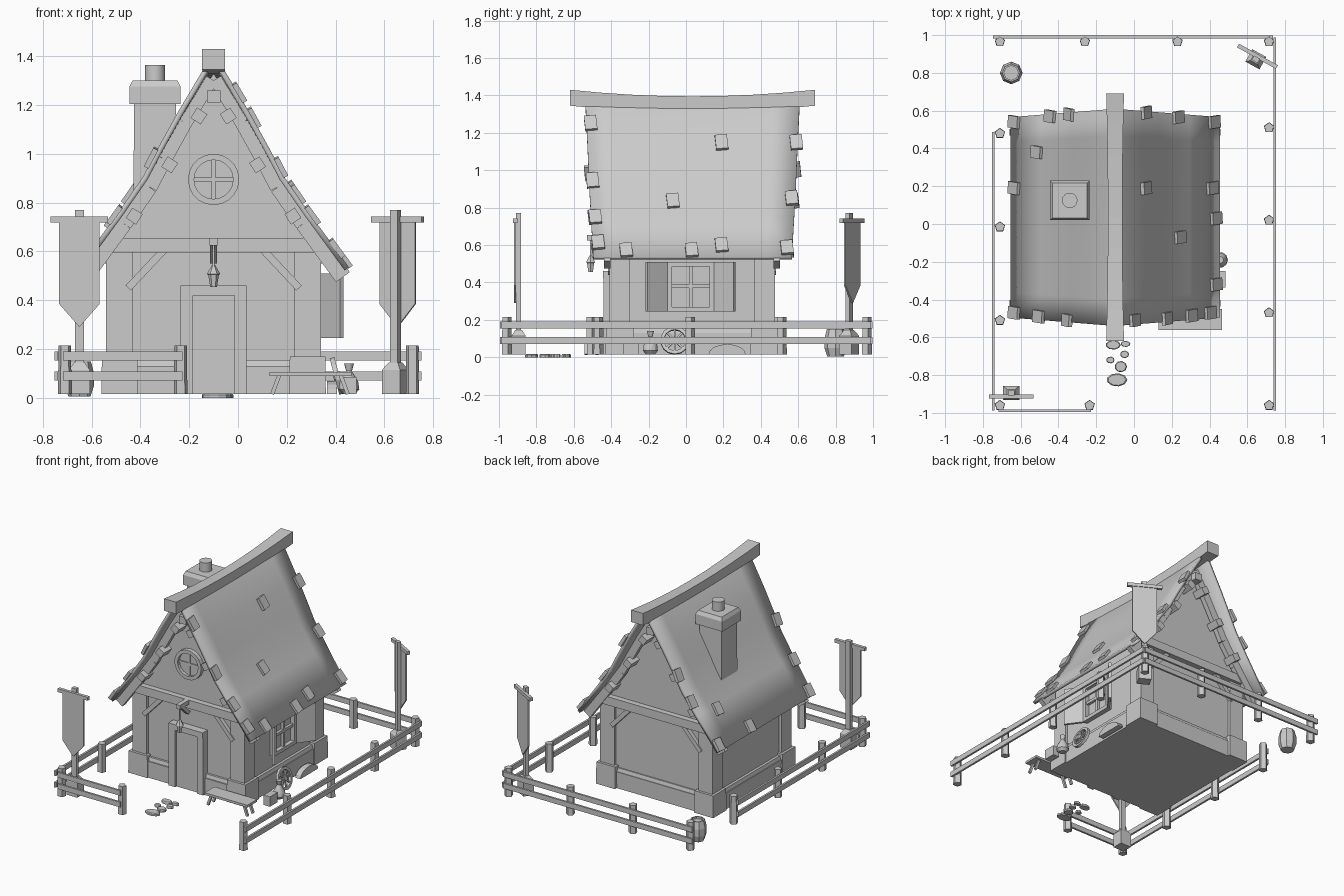
import bpy, bmesh, math
from mathutils import Matrix, Vector

old = bpy.data.objects.get("Cube")
if old:
    bpy.data.objects.remove(old)

GREY = bpy.data.materials.new("plain_grey")
GREY.use_nodes = True
COL = (0.6, 0.6, 0.6, 1)
GREY.diffuse_color = COL
GREY.node_tree.nodes["Principled BSDF"].inputs["Base Color"].default_value = COL

CX, G = -0.1, 0.015      # house centre line, ground height
FRONT, BACK = -0.39, 0.455


def finish(name, bm, matrix=None, smooth=False, recalc=True):
    if recalc:
        bmesh.ops.recalc_face_normals(bm, faces=bm.faces)
    me = bpy.data.meshes.new(name)
    bm.to_mesh(me)
    bm.free()
    me.materials.append(GREY)
    ob = bpy.data.objects.new(name, me)
    bpy.context.collection.objects.link(ob)
    if matrix is not None:
        ob.matrix_world = matrix
    if smooth:
        bpy.ops.object.select_all(action='DESELECT')
        ob.select_set(True)
        bpy.context.view_layer.objects.active = ob
        bpy.ops.object.shade_smooth_by_angle(angle=math.radians(35))
    return ob


def block(name, size, matrix, taper=1.0):
    """Box centred on the matrix, top scaled by taper."""
    bm = bmesh.new()
    bmesh.ops.create_cube(bm, size=1)
    for v in bm.verts:
        k = taper if v.co.z > 0 else 1
        v.co = Vector((v.co.x * size[0] * k, v.co.y * size[1] * k, v.co.z * size[2]))
    return finish(name, bm, matrix)


def box(name, x, y, z, taper=1.0):
    """Box from three (low, high) ranges."""
    mid = [(a + b) / 2 for a, b in (x, y, z)]
    return block(name, [b - a for a, b in (x, y, z)], Matrix.Translation(mid), taper)


def beam(name, a, b, w, d):
    """Bar from a to b."""
    a, b = Vector(a), Vector(b)
    q = (b - a).to_track_quat('Z', 'Y').to_matrix().to_4x4()
    return block(name, (w, d, (b - a).length), Matrix.Translation((a + b) / 2) @ q)


def lathe(name, profile, seg, matrix, ring=False, smooth=False):
    """Turn (radius, height) points about local z."""
    bm = bmesh.new()
    rows = [[bm.verts.new((r * math.cos(t), r * math.sin(t), z))
             for t in (2 * math.pi * i / seg for i in range(seg))] for r, z in profile]
    pairs = list(zip(rows, rows[1:]))
    if ring:
        pairs.append((rows[-1], rows[0]))
    else:
        bm.faces.new(rows[0])
        bm.faces.new(rows[-1])
    for p, q in pairs:
        for i in range(seg):
            j = (i + 1) % seg
            bm.faces.new((p[i], p[j], q[j], q[i]))
    return finish(name, bm, matrix, smooth)


def prism(name, pts, y0, y1, matrix=None):
    """Extrude an (x, z) outline along y."""
    bm = bmesh.new()
    f = bm.faces.new([bm.verts.new((x, y0, z)) for x, z in pts])
    ext = bmesh.ops.extrude_face_region(bm, geom=[f])
    bmesh.ops.translate(bm, vec=(0, y1 - y0, 0),
                        verts=[v for v in ext["geom"] if isinstance(v, bmesh.types.BMVert)])
    return finish(name, bm, matrix)


T = Matrix.Translation
R = Matrix.Rotation

# Roof shell: a flared profile swept along y
SLOPE = [(0, 1.39), (0.04, 1.35), (0.147, 1.17), (0.23, 1.02), (0.29, 0.905), (0.394, 0.755), (0.555, 0.535)]


def roof_at(d):
    for (a, za), (b, zb) in zip(SLOPE, SLOPE[1:]):
        if d <= b:
            return za + (zb - za) * (d - a) / (b - a), math.atan2(za - zb, b - a)
    return SLOPE[-1][1], 0.94


outline = [(-d, z) for d, z in reversed(SLOPE)] + SLOPE[1:]
bm = bmesh.new()
N = 8
grid = []
for d, z in outline:
    half = 0.575 - 0.08 * abs(d)
    up = max(0, z - 0.9) / 0.5
    grid.append([bm.verts.new((CX + d, 0.035 + half * t, z - 0.025 * up * (1 - t * t)))
                 for t in (2 * j / N - 1 for j in range(N + 1))])
for p, q in zip(grid, grid[1:]):
    for j in range(N):
        bm.faces.new((p[j], q[j], q[j + 1], p[j + 1]))
roof = finish("roof", bm, smooth=True, recalc=False)
solid = roof.modifiers.new("thickness", 'SOLIDIFY')
solid.thickness, solid.offset = 0.022, -1

# Sagging ridge beam
bm = bmesh.new()
rows = []
for j in range(N + 1):
    t = 2 * j / N - 1
    z = 1.395 + 0.035 * t * t
    w = 0.038 + 0.009 * t * t
    rows.append([bm.verts.new((CX + a * w, 0.035 + 0.655 * t, z + b))
                 for a, b in ((-1, -0.085), (1, -0.085), (1, 0), (-1, 0))])
for p, q in zip(rows, rows[1:]):
    for i in range(4):
        k = (i + 1) % 4
        bm.faces.new((p[i], p[k], q[k], q[i]))
bm.faces.new(rows[0])
bm.faces.new(rows[-1])
finish("ridge_beam", bm)

# Loose shingles on the slopes: side, distance from ridge, y
for s, d, y in [(1, .16, .59), (1, .33, .565), (1, .52, .54), (1, .51, .19), (1, .16, .19), (1, .34, -.07),
                (1, .53, -.32), (1, .5, -.47), (1, .27, -.5), (1, .1, -.51), (1, .53, .03), (1, .4, -.485),
                (-1, .53, .54), (-1, .34, .57), (-1, .24, .58), (-1, .41, .38), (-1, .53, .19),
                (-1, .53, -.47), (-1, .25, -.51), (-1, .4, -.49)]:
    z, ang = roof_at(d)
    block("shingle", (0.085, 0.065, 0.022),
          T((CX + s * d, y, z)) @ R(s * ang, 4, 'Y') @ R(0.1 * s, 4, 'Z') @ T((0, 0, 0.006)))

# House body with gable
side = [(0.42, G), (0.42, 0.655), (0.25, 0.93), (0.0, 1.33)]
prism("walls", [(CX + d, z) for d, z in side] + [(CX - d, z) for d, z in side[-2::-1]], FRONT, BACK)
box("plinth", (-0.55, 0.35), (-0.42, 0.475), (G, 0.13))
box("plinth_ledge", (-0.545, 0.345), (-0.412, 0.47), (0.13, 0.155), 0.985)
for sx in (-1, 1):
    for y in (FRONT, BACK):
        out = -1 if y < 0 else 1
        px, py = CX + sx * 0.385, y - out * 0.035
        box("corner_post", (px - 0.055, px + 0.055), (py - 0.055, py + 0.055), (G, 0.62))
        box("corner_stone", (px - 0.075, px + 0.075), (py - 0.075, py + 0.075), (G, 0.17), 0.97)
        beam("knee_brace", (CX + sx * 0.35, y + out * 0.005, 0.45), (CX + sx * 0.2, y + out * 0.005, 0.61), 0.045, 0.03)
        # Gable rafters and purlin ends
        for (a, za), (b, zb) in zip(SLOPE[1:], SLOPE[2:]):
            beam("rafter", (CX + sx * (a - 0.025), y + out * 0.03, za - 0.04),
                 (CX + sx * (b - 0.025), y + out * 0.03, zb - 0.04), 0.035, 0.07)
        for d, z in ((0.06, 1.155), (0.18, 0.955), (0.325, 0.745)):
            block("purlin_end", (0.05, 0.09, 0.05), T((CX + sx * d, y + out * 0.045, z)) @ R(sx * 1.0, 4, 'Y'))
    box("wall_plate", tuple(sorted((CX + sx * 0.4, CX + sx * 0.45))), (FRONT, BACK), (0.55, 0.61))
for y in (FRONT, BACK):
    out = -1 if y < 0 else 1
    box("cross_beam", (-0.535, 0.335), (y - 0.04, y + 0.04), (0.595, 0.655))
    box("ridge_purlin_end", (CX - 0.028, CX + 0.028), (y + out * 0.045 - 0.045, y + out * 0.045 + 0.045), (1.21, 1.26))

# Door
for x in (-0.235, -0.015):
    box("door_jamb", (x, x + 0.05), (-0.44, -0.38), (G, 0.42))
box("door_lintel", (-0.235, 0.035), (-0.445, -0.38), (0.42, 0.46))
box("door", (-0.187, -0.013), (-0.425, -0.38), (G, 0.42))

# Round gable window
ring = T((CX, FRONT, 0.895)) @ R(math.pi / 2, 4, 'X')
lathe("round_window_frame", [(0.08, 0), (0.08, 0.03), (0.105, 0.03), (0.105, 0)], 20, ring, True)
lathe("round_window_pane", [(0.08, 0), (0.08, 0.008)], 20, ring)
block("round_window_bar", (0.016, 0.03, 0.16), T((CX, FRONT, 0.895)))
block("round_window_bar", (0.16, 0.03, 0.016), T((CX, FRONT, 0.895)))

# Side window with open shutters
for y in (-0.1, 0.125):
    box("window_upright", (0.31, 0.355), (y, y + 0.025), (0.245, 0.51))
for z in (0.245, 0.485):
    box("window_rail", (0.31, 0.355), (-0.1, 0.15), (z, z + 0.025))
box("window_bar", (0.31, 0.345), (0.015, 0.035), (0.25, 0.5))
box("window_bar", (0.31, 0.345), (-0.09, 0.14), (0.37, 0.39))
box("window_pane", (0.31, 0.326), (-0.09, 0.14), (0.25, 0.5))
for s in (-1, 1):
    beam("shutter", (0.345, 0.025 + s * 0.125, 0.378), (0.425, 0.025 + s * 0.235, 0.378), 0.018, 0.265)

# Chimney
box("chimney", (-0.43, -0.25), (0.035, 0.215), (0.7, 1.21), 0.95)
box("chimney_cap", (-0.445, -0.235), (0.02, 0.23), (1.205, 1.275))
box("chimney_cap_top", (-0.445, -0.235), (0.02, 0.23), (1.275, 1.3), 0.88)
lathe("chimney_pot", [(0.041, 1.28), (0.041, 1.365)], 14, T((-0.34, 0.125, 0)), smooth=True)

# Lantern on a bracket
box("lantern_bracket", (CX - 0.016, CX + 0.016), (-0.53, FRONT), (0.625, 0.655))
beam("bracket_brace", (CX, -0.42, 0.56), (CX, -0.5, 0.635), 0.028, 0.025)
box("lantern_hook", (CX - 0.004, CX + 0.004), (-0.514, -0.506), (0.53, 0.63))
lathe("lantern", [(0.014, 0.455), (0.022, 0.505), (0.028, 0.507), (0.006, 0.545)], 6, T((CX, -0.51, 0)))

# Fence
rails = [((.745, -.98), (.745, .01)), ((.745, .02), (.745, .53)), ((.745, .54), (.745, .98)),
         ((-.74, .99), (-.26, .99)), ((-.25, .99), (.23, .99)), ((.24, .99), (.73, .99)),
         ((-.745, -.98), (-.745, -.51)), ((-.745, -.5), (-.745, -.01)), ((-.745, 0), (-.745, .48)),
         ((-.71, -.988), (-.235, -.988))]
for a, b in rails:
    for z in (0.09, 0.172):
        box("fence_rail", (min(a[0], b[0]) - 0.007, max(a[0], b[0]) + 0.007),
            (min(a[1], b[1]) - 0.007, max(a[1], b[1]) + 0.007), (z - 0.018, z + 0.018))
posts = [(.715, y) for y in (.965, .51, .02, -.47, -.96)] + [(-.71, y) for y in (.965, .48, -.015, -.51, -.96)]
for x, y in posts + [(-.26, .965), (.23, .965), (-.235, -.96)]:
    lathe("fence_post", [(0.029, G), (0.027, 0.215)], 5, T((x, y, 0)) @ R(math.pi / 2, 4, 'Z'))

# Banners
for x, y, turn in ((-0.65, -0.895, 0), (0.645, 0.872, math.radians(151))):
    M = T((x, y, 0)) @ R(turn, 4, 'Z')
    block("banner_base", (0.085, 0.075, 0.1), M @ T((0, 0, G + 0.05)))
    block("banner_base_top", (0.085, 0.075, 0.03), M @ T((0, 0, G + 0.115)), 0.5)
    block("banner_pole", (0.036, 0.026, 0.75), M @ T((0, 0, 0.395)))
    block("banner_crossbar", (0.235, 0.022, 0.024), M @ T((0, -0.018, 0.731)))
    prism("banner_cloth", [(-0.083, 0.72), (0.083, 0.72), (0.083, 0.385), (0, 0.29), (-0.083, 0.385)], -0.024, -0.014, M)

# Bench
box("bench_seat", (0.13, 0.465), (-0.56, -0.45), (0.09, 0.106))
for x, s in ((0.17, -1), (0.42, 1)):
    for y in (-0.535, -0.475):
        beam("bench_leg", (x, y, 0.095), (x + s * 0.03, y, G), 0.016, 0.016)

# Yard clutter
lathe("barrel", [(0.045, 0.005), (0.06, 0.05), (0.06, 0.1), (0.047, 0.15), (0.038, 0.15), (0.038, 0.135)], 8, T((-0.65, 0.8, 0)))
lathe("clay_jar", [(0.025, G), (0.042, 0.035), (0.038, 0.065), (0.012, 0.11), (0.02, 0.14)], 10, T((0.455, -0.19, 0)), smooth=True)
box("crate", (0.435, 0.485), (-0.335, -0.25), (G, 0.085))
wheel = T((0.405, -0.06, 0.09)) @ R(math.radians(75), 4, 'Y')
lathe("cart_wheel_rim", [(0.058, -0.01), (0.058, 0.01), (0.077, 0.01), (0.077, -0.01)], 14, wheel, True)
lathe("cart_wheel_hub", [(0.018, -0.015), (0.018, 0.015)], 8, wheel)
for i in range(4):
    block("cart_wheel_spoke", (0.125, 0.01, 0.01), wheel @ R(i * math.pi / 4, 4, 'Z'))
arc = [(0.1 * math.cos(i * math.pi / 8), G + 0.055 * math.sin(i * math.pi / 8)) for i in range(9)]
prism("half_round_log", arc, -0.02, 0.02, T((0.385, 0.22, 0)) @ R(math.pi / 2, 4, 'Z'))

# Stepping stones
for x, y, rx, ry in [(-.09, -.825, .055, .035), (-.07, -.755, .033, .03), (-.125, -.72, .022, .018),
                     (-.05, -.69, .024, .02), (-.11, -.64, .04, .025), (-.045, -.635, .026, .016)]:
    lathe("stepping_stone", [(1, 0), (1, 0.012), (0.85, 0.018)], 9, T((x, y, 0)) @ Matrix.Diagonal((rx, ry, 1, 1)))
